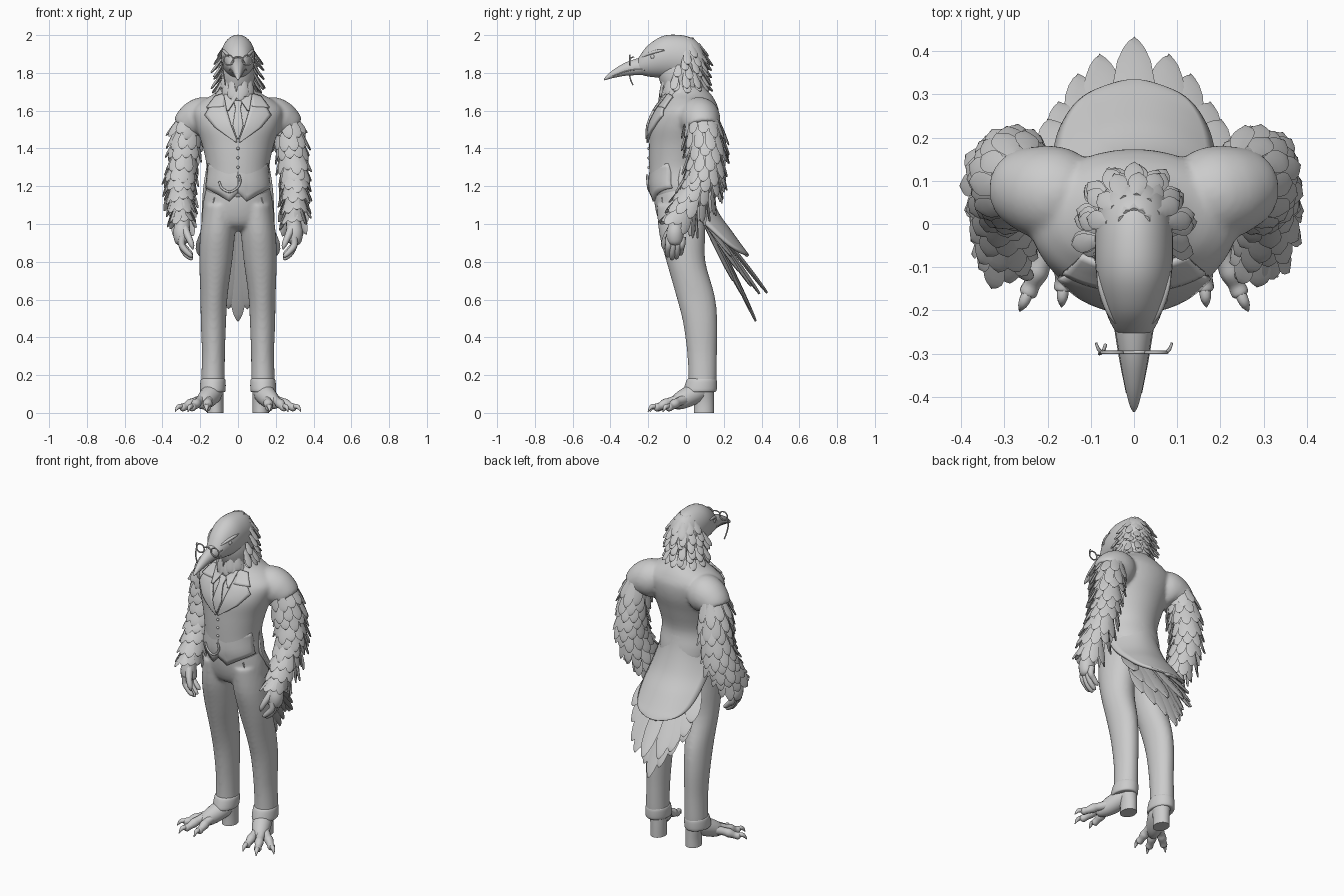
import bpy, bmesh, random
from math import sin, cos, pi
from mathutils import Vector as V
from mathutils.bvhtree import BVHTree
random.seed(4)
BOTH = (1, -1)


def sample(rows, k=4):
    # Catmull-Rom interpolation of rows of numbers
    out = []
    for i in range(len(rows) - 1):
        a, b, c, d = (rows[max(0, min(len(rows) - 1, i + j))] for j in (-1, 0, 1, 2))
        for s in range(k):
            t = s / k
            out.append([.5 * (2 * q + (r - p) * t + (2 * p - 5 * q + 4 * r - w) * t * t
                              + (3 * q - p - 3 * r + w) * t ** 3) for p, q, r, w in zip(a, b, c, d)])
    return out + [list(rows[-1])]


def skin(bm, rings):
    vs = [[bm.verts.new(p) for p in r] for r in rings]
    n = len(vs[0])
    for a, b in zip(vs, vs[1:]):
        for i in range(n):
            bm.faces.new((a[i], a[(i + 1) % n], b[(i + 1) % n], b[i]))
    bm.faces.new(vs[0])
    bm.faces.new(vs[-1])


def finish(name, bm, solid=0):
    bmesh.ops.recalc_face_normals(bm, faces=bm.faces)
    me = bpy.data.meshes.new(name)
    bm.to_mesh(me)
    bm.free()
    me.shade_smooth()
    me.set_sharp_from_angle(angle=.9)
    ob = bpy.data.objects.new(name, me)
    bpy.context.collection.objects.link(ob)
    if solid:
        m = ob.modifiers.new("thickness", 'SOLIDIFY')
        m.thickness, m.offset = solid, 0
    return ob


def fuse(name, obs, voxel=.01, smooth=5):
    # melt overlapping volumes into one smooth cloth surface
    bm = bmesh.new()
    for o in obs:
        bm.from_mesh(o.data)
        bpy.data.objects.remove(o)
    ob = finish(name, bm)
    m = ob.modifiers.new("fuse", 'REMESH')
    m.mode, m.voxel_size, m.use_smooth_shade = 'VOXEL', voxel, True
    m = ob.modifiers.new("relax", 'SMOOTH')
    m.factor, m.iterations = .5, smooth


def loft(name, rows, axis='Z', s=1, n=36):
    # rows: x, y, z, radius x, other radius
    bm = bmesh.new()
    rings = []
    for x, y, z, rx, r2 in sample(rows):
        ang = [2 * pi * i / n for i in range(n)]
        rings.append([(s * (x + rx * cos(a)), y + (r2 * sin(a) if axis == 'Z' else 0),
                       z + (r2 * sin(a) if axis == 'Y' else 0)) for a in ang])
    skin(bm, rings)
    return finish(name, bm)


def tube(bm, rows, s=1, n=10, k=4):
    # rows: x, y, z, radius
    rs = sample(rows, k)
    P = [V((s * r[0], r[1], r[2])) for r in rs]
    nrm, rings = V((.31, .52, .79)), []
    for i, p in enumerate(P):
        t = (P[min(i + 1, len(P) - 1)] - P[max(i - 1, 0)]).normalized()
        nrm = (nrm - t * nrm.dot(t)).normalized()
        b, r = t.cross(nrm), max(rs[i][3], .0008)
        rings.append([p + r * (nrm * cos(2 * pi * j / n) + b * sin(2 * pi * j / n)) for j in range(n)])
    skin(bm, rings)


def tubes(name, paths, sides=(1,), n=10):
    bm = bmesh.new()
    for s in sides:
        for p in paths:
            tube(bm, p, s, n)
    return finish(name, bm)


def feather(bm, root, d, nrm, length, width, thick=.012, bend=.0):
    d = d.normalized()
    nrm = (nrm - d * nrm.dot(d)).normalized()
    side, rings = d.cross(nrm), []
    for t, w in ((0, .45), (.25, .75), (.5, .97), (.7, 1), (.84, .82), (.93, .53), (.98, .26), (1, .04)):
        c = root + d * length * t + nrm * bend * t * t
        h, e = width * w / 2, thick * (.4 + .6 * w) / 2
        rings.append([c + side * h, c + nrm * e, c - side * h, c - nrm * e])
    skin(bm, rings)


def ball(bm, p, r):
    tube(bm, [(p[0], p[1], p[2] + r * cos(a), r * sin(a)) for a in [i * pi / 6 for i in range(7)]], 1, 12, 1)


# Jacket body and hips
torso = loft("torso", [(0, -.02, 1.14, .165, .15), (0, -.035, 1.2, .172, .155), (0, -.045, 1.3, .166, .15),
             (0, -.03, 1.42, .19, .165), (0, -.012, 1.52, .225, .178), (0, .008, 1.6, .24, .165),
             (0, .018, 1.65, .195, .138), (0, .015, 1.69, .125, .115), (0, 0, 1.73, .08, .09)], n=56)
hips = loft("hips", [(0, -.03, 1.22, .16, .14), (0, -.025, 1.12, .183, .143), (0, -.02, 1.04, .188, .132),
            (0, -.02, .99, .165, .105), (0, -.015, .965, .1, .06)], n=48)
trees = [BVHTree.FromPolygons([v.co for v in o.data.vertices], [p.vertices for p in o.data.polygons])
         for o in (torso, hips)]


def front(x, z, off=0):
    hits = [t.ray_cast(V((x, -1, z)), V((0, 1, 0)))[0] for t in trees]
    return V((x, min([h.y for h in hits if h] or [0]) - off, z))


def strip(name, A, B, sides=(1,), off=.008, solid=.012, off0=None, k=6):
    # cloth piece draped on the chest between two outlines
    bm, off0 = bmesh.new(), off if off0 is None else off0
    for s in sides:
        prev = None
        for i in range((len(A) - 1) * k + 1):
            j = min(i // k, len(A) - 2)
            t = i / k - j
            a, b = V(A[j]).lerp(V(A[j + 1]), t), V(B[j]).lerp(V(B[j + 1]), t)
            pts = [(a.lerp(b, q / 6), off0 + (off - off0) * q / 6) for q in range(7)]
            row = [bm.verts.new(front(s * p.x, p.y, o)) for p, o in pts]
            if prev:
                for q in range(6):
                    bm.faces.new((prev[q], prev[q + 1], row[q + 1], row[q]))
            prev = row
    return finish(name, bm, solid)


# Front clothing details
strip("lapels", [(.075, 1.685), (.058, 1.6), (.035, 1.52), (.004, 1.44)],
      [(.115, 1.67), (.175, 1.575), (.12, 1.51), (.008, 1.43)], BOTH, .008)
strip("lapel_collar", [(.07, 1.69), (.075, 1.62)], [(.12, 1.675), (.165, 1.615)], BOTH, .012)
strip("shirt_collar", [(.008, 1.665), (.05, 1.6)], [(.075, 1.69), (.06, 1.6)], BOTH, .02, .01)
strip("necktie", [(-.022, 1.65), (-.013, 1.61), (-.028, 1.52), (-.004, 1.45)],
      [(.022, 1.65), (.013, 1.61), (.028, 1.52), (.004, 1.45)], (1,), .014, .014)
strip("vest_hem", [(0, 1.32), (.05, 1.32), (.1, 1.32), (.155, 1.32)],
      [(0, 1.165), (.045, 1.12), (.1, 1.155), (.168, 1.19)], BOTH, .008, .012, -.012)
bm = bmesh.new()
for z in (1.4, 1.35, 1.3, 1.25):
    ball(bm, front(0, z, .002), .008)
finish("vest_buttons", bm)
tubes("watch_chain", [[(*front(x, z, .012), .006) for x, z in
      ((-.1, 1.225), (-.085, 1.19), (-.045, 1.17), (-.005, 1.19), (.012, 1.225), (.005, 1.26))]])
tubes("pocket_edges", [[(*front(x, z, .0), .004) for x, z in
      ((.125, 1.14), (.138, 1.09), (.16, 1.06), (.176, 1.05))]], BOTH)

# Jacket with cap sleeves, trousers with legs
caps = [tubes("cap", [[(.12, .04, 1.56, .08), (.17, .065, 1.565, .108), (.215, .075, 1.55, .108),
                       (.245, .082, 1.53, .098), (.262, .086, 1.505, .088)]], (s,), 28) for s in BOTH]
legs = [loft("leg", [(.095, -.025, 1.1, .085, .13), (.108, -.02, .95, .092, .122), (.118, 0, .8, .087, .103),
        (.127, .05, .62, .072, .102), (.13, .075, .48, .067, .091), (.13, .085, .32, .061, .079),
        (.132, .088, .19, .062, .075), (.132, .085, .14, .063, .075)], s=s) for s in BOTH]
fuse("jacket", [torso] + caps)
fuse("trousers", [hips] + legs)

# Coat tail panel
bm, prev = bmesh.new(), None
for y, z, w, bend in sample([(.085, 1.36, .15, .1), (.112, 1.2, .176, .15), (.165, 1.06, .186, .12),
                             (.235, .96, .185, .09), (.285, .89, .165, .06), (.315, .85, .115, .025),
                             (.328, .83, .02, .0)], 5):
    row = [bm.verts.new((w * u / 8, y - bend * abs(u / 8) ** 2.3, z)) for u in range(-8, 9)]
    if prev:
        for q in range(16):
            bm.faces.new((prev[q], prev[q + 1], row[q + 1], row[q]))
    prev = row
finish("coat_tail", bm, .016)

# Tail feathers in two fanned layers
bm = bmesh.new()
for x, y, z in ((0, .43, .635), (.08, .39, .63), (.13, .345, .67), (.175, .28, .75), (.2, .24, .83),
                (0, .37, .485), (.05, .34, .55), (.1, .3, .62), (.15, .25, .7)):
    for s in BOTH if x else (1,):
        root, tip = V((s * x * .6, .1 - x * .2, 1.06)), V((s * x, y, z))
        feather(bm, root, tip - root, V((s * x * 1.5, 1, .5)), (tip - root).length, .095, .024)
finish("tail_feathers", bm)

# Cuffs, heels, arms
ARM = [(.235, .08, 1.6, .06, .08), (.262, .09, 1.52, .066, .09), (.285, .1, 1.38, .058, .085),
       (.298, .09, 1.27, .056, .085), (.302, .04, 1.15, .05, .075), (.298, -.025, 1.05, .04, .054),
       (.295, -.045, 1.0, .034, .045)]
for s, side in ((1, "left"), (-1, "right")):
    loft("trouser_cuff_" + side, [(.132, .084, .182, .057, .07), (.132, .083, .172, .066, .08),
         (.134, .074, .118, .068, .088), (.134, .072, .11, .058, .075)], s=s)
    loft("heel_" + side, [(.12, .095, 0, .043, .053), (.12, .095, .06, .043, .053), (.125, .09, .14, .05, .058)], s=s)
    loft("arm_" + side, ARM, s=s)

# Clawed feet
tubes("foot_bodies", [[(.125, .09, .12, .045), (.14, .04, .1, .055), (.175, -.03, .065, .047),
                       (.2, -.075, .045, .025), (.205, -.085, .04, .004)]], BOTH, 16)
toes, claws = [], []
for bx, by, tx, ty in ((.155, -.03, .165, -.16), (.19, -.04, .25, -.17), (.19, -.01, .305, -.1)):
    def q(t): return bx + (tx - bx) * t, by + (ty - by) * t
    toes.append([(*q(0), .07, .028), (*q(.35), .058, .023), (*q(.55), .048, .026), (*q(.75), .035, .02),
                 (*q(.92), .028, .021), (*q(1.0), .026, .008)])
    claws.append([(*q(.9), .034, .014), (*q(1.1), .032, .012), (*q(1.24), .006, .002)])
tubes("toes", toes, BOTH)
tubes("claws", claws, BOTH)

# Hands
tubes("palms", [[(.297, -.03, 1.06, .04), (.295, -.05, 1.0, .04), (.298, -.058, .95, .046),
                 (.29, -.058, .905, .04), (.285, -.058, .89, .01)]], BOTH, 16)
fingers = [[(.295, y, .93, .02), (.298, y - .002, .89, .018), (.278, y - .006, tip + .03, .016),
            (.25, y - .008, tip + .004, .012), (.238, y - .008, tip, .003)]
           for y, tip in ((-.09, .83), (-.066, .815), (-.042, .82), (-.02, .84))]
fingers.append([(.285, -.07, .98, .024), (.262, -.105, .93, .018), (.245, -.118, .89, .014), (.238, -.118, .865, .003)])
tubes("fingers", fingers, BOTH)

# Arm feathers in overlapping rows, longer toward the back of the elbow
bm = bmesh.new()
arm = sample(ARM, 8)
for s in BOTH:
    for r in range(9):
        z = 1.565 - r * .06
        i = min(range(len(arm) - 1), key=lambda i: abs(arm[i][2] - z))
        x, y, z, rx, ry = arm[i]
        down = (V(arm[i + 1][:3]) - V(arm[i][:3])).normalized()
        for j in range(11):
            a = 2 * pi * (j + .5 * (r % 2)) / 11
            out, back = V((cos(a), sin(a), 0)), max(0, sin(a))
            L = (.115 + .035 * back) * random.uniform(.85, 1.12)
            p = V((x + rx * .95 * cos(a), y + ry * .95 * sin(a), z))
            d = down.lerp(V((0, 0, -1)), .5 * back) + out * random.uniform(.2, .32)
            p.x, d.x, out.x = p.x * s, d.x * s, out.x * s
            feather(bm, p, d, out, L, .056, .015, .006)
finish("arm_feathers", bm)

# Head, neck and beak
loft("neck", [(0, 0, 1.64, .08, .09), (0, -.015, 1.72, .086, .11), (0, -.03, 1.8, .088, .12), (0, -.04, 1.88, .07, .1)])
loft("head", [(0, -.262, 1.835, .02, .02), (0, -.248, 1.84, .043, .045), (0, -.2, 1.864, .066, .083),
              (0, -.12, 1.884, .087, .112), (0, -.03, 1.88, .09, .12), (0, .04, 1.865, .082, .115),
              (0, .085, 1.845, .06, .085), (0, .1, 1.84, .02, .03)], 'Y')
loft("beak", [(0, -.21, 1.838, .05, .05), (0, -.26, 1.832, .041, .044), (0, -.32, 1.82, .031, .035),
              (0, -.38, 1.797, .02, .023), (0, -.42, 1.775, .01, .011), (0, -.435, 1.763, .002, .003)], 'Y')
tubes("mouth_line", [[(.048, -.205, 1.815, .003), (.04, -.26, 1.818, .003), (.03, -.32, 1.808, .003),
                      (.017, -.39, 1.782, .002)]], BOTH, 6)
tubes("brows", [[(.04, -.232, 1.882, .003), (.058, -.2, 1.9, .008), (.075, -.15, 1.915, .008), (.084, -.11, 1.92, .002)]], BOTH)
bm = bmesh.new()
for s in BOTH:
    ball(bm, (s * .064, -.175, 1.885), .014)
finish("eyes", bm)

# Crest and neck feathers: ring height, centre y, radii, angle span from the back
bm = bmesh.new()
for r, (z, cy, rx, ry, span) in enumerate(((1.985, -.02, .04, .055, .9), (1.955, -.015, .065, .085, 1.2),
        (1.92, -.015, .08, .1, 1.4), (1.88, -.02, .087, .112, 1.6), (1.84, -.02, .09, .115, 1.75),
        (1.8, -.02, .09, .116, 2.0), (1.765, -.02, .087, .114, 2.75), (1.735, -.02, .085, .11, pi), (1.7, -.015, .08, .103, pi))):
    n = int(span * 4.6)
    for j in range(n + 1):
        a = pi / 2 + span * (2 * (j + .3 * (r % 2)) / n - 1)
        out, rear = V((cos(a), sin(a), 0)), sin(a) > -.3
        feather(bm, V((rx * .97 * cos(a), cy + ry * .97 * sin(a), z)),
                V((0, 0, -1)) + out * (random.uniform(.4, .65) if rear else .15),
                out, random.uniform(.075, .105), .044, .016, .008 if rear else .002)
finish("crest_and_neck_feathers", bm)

# Eyeglasses on the beak with hanging cord
rings = [[(.05 + .026 * cos(a), -.297, 1.868 + .026 * sin(a), .004) for a in [i * pi / 6 for i in range(13)]],
         [(.027, -.297, 1.875, .004), (.014, -.297, 1.884, .004), (0, -.297, 1.886, .004)],
         [(.074, -.297, 1.872, .004), (.082, -.29, 1.88, .004), (.088, -.275, 1.885, .003)]]
tubes("eyeglasses", rings, BOTH, 8)
tubes("glasses_cord", [[(-.076, -.297, 1.865, .004), (-.08, -.3, 1.82, .004), (-.072, -.295, 1.77, .004), (-.066, -.28, 1.735, .004)]], (1,), 8)
